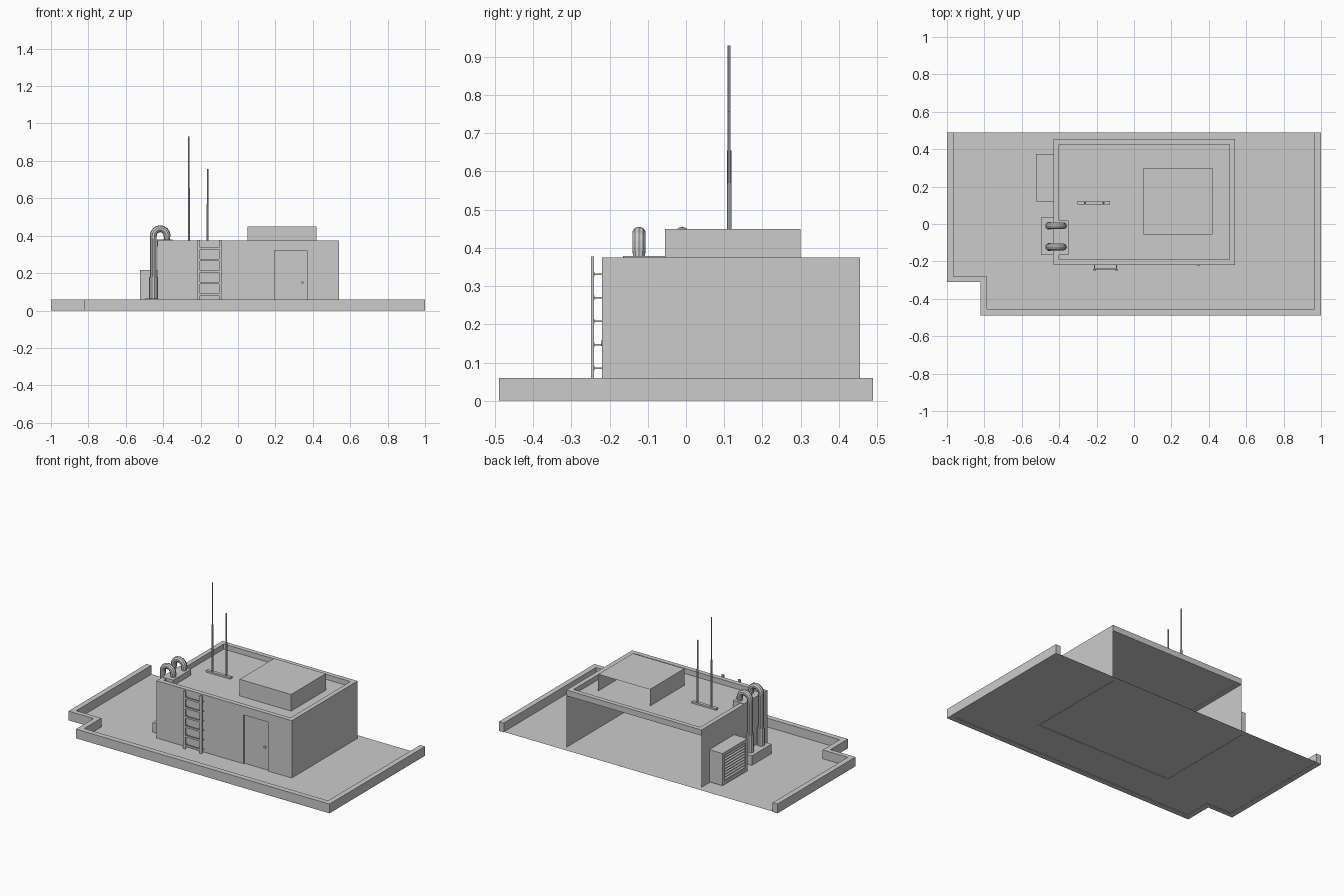
import bpy, bmesh, math
from mathutils import Vector

if "Cube" in bpy.data.objects:
    bpy.data.objects.remove(bpy.data.objects["Cube"])


def finish(name, bm):
    me = bpy.data.meshes.new(name)
    bm.normal_update()
    bm.to_mesh(me)
    bm.free()
    ob = bpy.data.objects.new(name, me)
    bpy.context.collection.objects.link(ob)
    return ob


def box(name, x, y, z, skip=()):
    """Box from ranges; skip lists outward directions left open."""
    bm = bmesh.new()
    bmesh.ops.create_cube(bm, size=1)
    bm.normal_update()
    gone = [f for f in bm.faces if any(f.normal.dot(Vector(d)) > .9 for d in skip)]
    bmesh.ops.delete(bm, geom=gone, context='FACES')
    for v in bm.verts:
        v.co = [r[0] if c < 0 else r[1] for c, r in zip(v.co, (x, y, z))]
    return finish(name, bm)


def prism(name, pts, move):
    """Flat outline, extruded along move when it is non-zero."""
    bm = bmesh.new()
    f = bm.faces.new([bm.verts.new(p) for p in pts])
    if Vector(move).length:
        ext = bmesh.ops.extrude_face_region(bm, geom=[f], use_keep_orig=True)
        for v in ext['geom']:
            if isinstance(v, bmesh.types.BMVert):
                v.co += Vector(move)
        bmesh.ops.recalc_face_normals(bm, faces=bm.faces)
    return finish(name, bm)


def tube(name, pts, r, sides_res=4):
    cu = bpy.data.curves.new(name, 'CURVE')
    cu.dimensions = '3D'
    cu.bevel_depth = r
    cu.bevel_resolution = sides_res
    cu.use_fill_caps = True
    sp = cu.splines.new('POLY')
    sp.points.add(len(pts) - 1)
    for p, c in zip(sp.points, pts):
        p.co = (*c, 1)
    sp.use_smooth = False
    ob = bpy.data.objects.new(name, cu)
    bpy.context.collection.objects.link(ob)
    return ob


BACK, UP, DOWN, LEFT = (0, 1, 0), (0, 0, 1), (0, 0, -1), (-1, 0, 0)

# Terrace: low wall on three sides with a notched corner, open at the back
inner = [(-.965, .49), (-.965, -.28), (-.785, -.28), (-.785, -.455), (.965, -.455), (.965, .49)]
outer = [(1, .49), (1, -.49), (-.82, -.49), (-.82, -.31), (-1, -.31), (-1, .49)]
prism("terrace_wall", [(x, y, 0) for x, y in outer + inner], (0, 0, .06))
prism("terrace_floor", [(x, y, .003) for x, y in inner], (0, 0, 0))

# House: front wall with door recess, side walls, open back
X0, X1, Y0, Y1, H, R = -.43, .54, -.22, .455, .375, .342
front = [(X0, 0), (.195, 0), (.195, .32), (.37, .32), (.37, 0), (X1, 0), (X1, R), (X0, R)]
prism("front_wall", [(x, Y0, z) for x, z in front], (0, .01, 0))
prism("door", [(x, Y0 + .009, z) for x, z in ((.195, 0), (.37, 0), (.37, .32), (.195, .32))], (0, 0, 0))
tube("door_knob", [(.345, Y0 + .009, .15), (.345, Y0 - .002, .15)], .007)
box("side_walls", (X0, X1), (Y0 + .01, Y1), (0, R), skip=(BACK, UP, DOWN, (0, -1, 0)))
prism("house_roof", [(X0, Y0, R), (X1, Y0, R), (X1, Y1, R), (X0, Y1, R)], (0, 0, 0))

# Roof edge ring
bm = bmesh.new()
loops = []
for d, z in ((0, R - .004), (0, H), (.03, H), (.03, R - .004)):
    loops.append([bm.verts.new((x, y, z)) for x, y in
                  ((X0 + d, Y0 + d), (X1 - d, Y0 + d), (X1 - d, Y1 - d), (X0 + d, Y1 - d))])
for a in range(4):
    la, lb = loops[a], loops[(a + 1) % 4]
    for i in range(4):
        j = (i + 1) % 4
        bm.faces.new((la[i], la[j], lb[j], lb[i]))
bmesh.ops.recalc_face_normals(bm, faces=bm.faces)
finish("roof_edge", bm)

# Raised roof box, open at the back
box("roof_box", (.05, .42), (-.055, .30), (R, .45), skip=(BACK, DOWN))

# Ladder
for i, x in enumerate((-.219, -.101)):
    box(f"ladder_rail_{i}", (x, x + .016), (-.249, -.241), (.003, .377))
for i in range(6):
    z = .024 + i * .0615
    box(f"ladder_rung_{i}", (-.21, -.095), (-.247, -.239), (z - .006, z + .006))
    for x in (-.214, -.096):
        box(f"ladder_bracket_{i}", (x, x + .006), (-.242, Y0), (z - .002, z + .002))

# Antennas on a mounting plate
box("antenna_plate", (-.303, -.128), (.103, .124), (R, .353))
for i, (x, mid, top) in enumerate(((-.262, .655, .93), (-.163, .57, .757))):
    tube(f"antenna_base_{i}", [(x, .113, .35), (x, .113, mid)], .0062, 2)
    tube(f"antenna_tip_{i}", [(x, .113, mid), (x, .113, top)], .004, 2)

# Air unit with louvred grille on its left face
ax, ay, az = (-.525, X0), (.12, .375), (.008, .217)
box("air_unit", (-.515, X0), ay, az)
m = .022
for n, y, z in (("near", (ay[0], ay[0] + m), az), ("far", (ay[1] - m, ay[1]), az),
                ("low", (ay[0] + m, ay[1] - m), (az[0], az[0] + m)),
                ("high", (ay[0] + m, ay[1] - m), (az[1] - m, az[1]))):
    box("air_unit_frame_" + n, (ax[0], -.515), y, z)
for i in range(9):
    z = .034 + i * .0182
    prism(f"air_unit_louvre_{i}", [(-.515, ay[0] + m, z + .011), (-.524, ay[0] + m, z),
                                   (-.524, ay[1] - m, z), (-.515, ay[1] - m, z + .011)], (0, 0, .003))

# Pipes rising from a plinth and bending over on to the roof
box("pipe_plinth", (-.498, X0), (-.165, .036), (.003, .065))
box("roof_pipe_plinth", (-.432, -.35), (-.165, .02), (R, .379))
px, qx, cz, r = -.453, -.379, .40, .037
for i, y in enumerate((-.01, -.123)):
    tube(f"pipe_collar_{i}", [(px, y, .06), (px, y, .18)], .023, 3)
    tube(f"pipe_riser_{i}", [(px, y, .17), (px, y, cz)], .0165, 3)
    mid = (px + qx) / 2
    arc = [(mid - r * math.cos(t * math.pi / 8), y, cz + r * math.sin(t * math.pi / 8)) for t in range(9)]
    tube(f"pipe_bend_{i}", [(px, y, cz - .015)] + arc + [(qx, y, cz - .008)], .0185, 3)
    tube(f"pipe_outlet_{i}", [(qx, y, cz), (qx, y, R)], .0165, 3)
